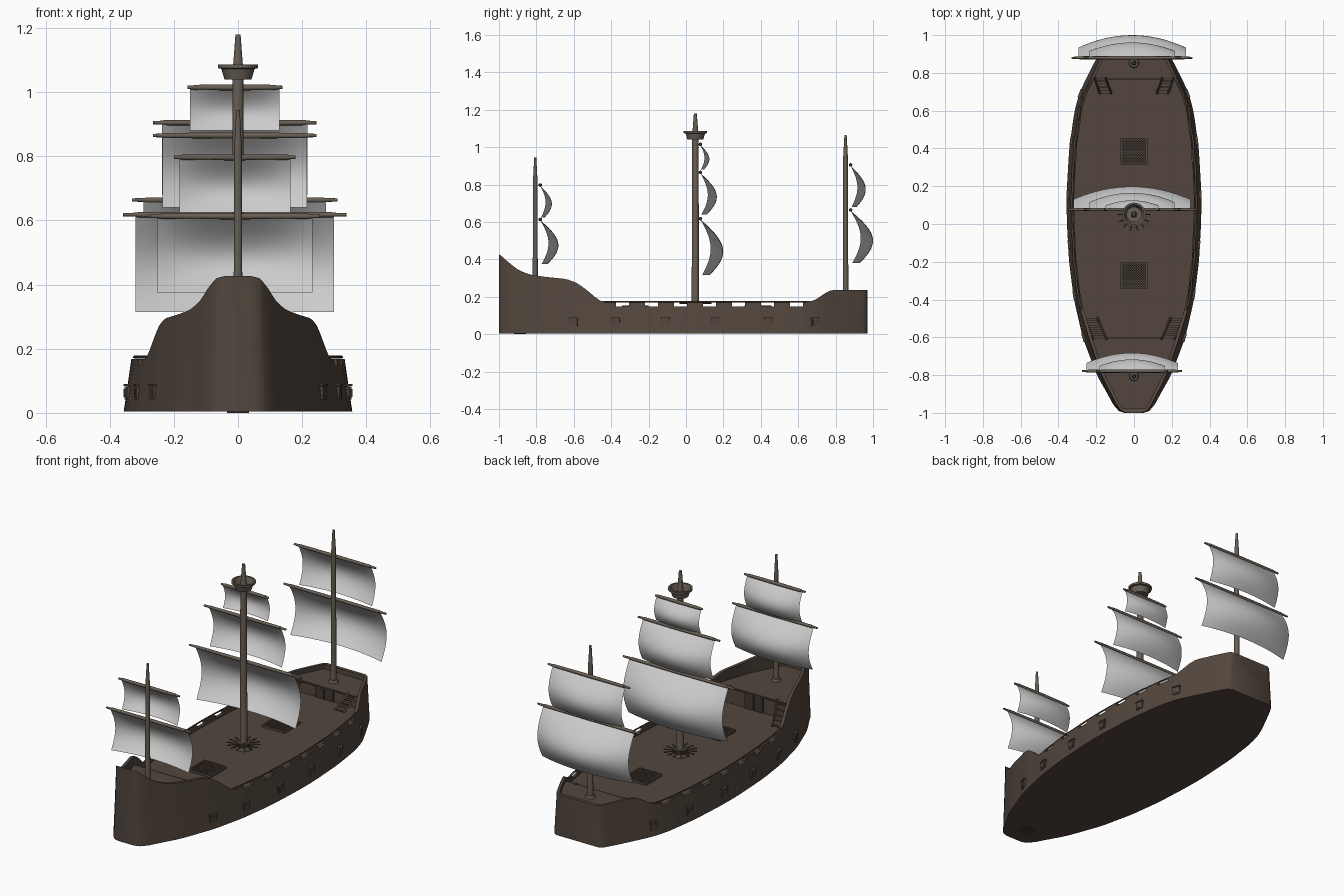
import bpy, bmesh, math
from mathutils import Vector, Matrix

if "Cube" in bpy.data.objects:
    bpy.data.objects.remove(bpy.data.objects["Cube"])


def material(name, rgb):
    m = bpy.data.materials.new(name)
    m.diffuse_color = (*rgb, 1)
    m.use_nodes = True
    m.node_tree.nodes["Principled BSDF"].inputs["Base Color"].default_value = m.diffuse_color
    return m


WOOD = material("dark_wood", (0.085, 0.062, 0.047))
SPAR = material("spar_wood", (0.14, 0.115, 0.09))
DARK = material("shadow_wood", (0.05, 0.038, 0.03))


def finish(bm, name, mat=None, angle=35):
    bmesh.ops.recalc_face_normals(bm, faces=bm.faces)
    me = bpy.data.meshes.new(name)
    bm.to_mesh(me)
    bm.free()
    ob = bpy.data.objects.new(name, me)
    bpy.context.collection.objects.link(ob)
    if mat:
        me.materials.append(mat)
    bpy.ops.object.select_all(action='DESELECT')
    ob.select_set(True)
    bpy.context.view_layer.objects.active = ob
    bpy.ops.object.shade_smooth_by_angle(angle=math.radians(angle))
    return ob


def add_box(bm, loc, size, rot=None):
    m = Matrix.Translation(loc) @ (rot or Matrix()) @ Matrix.Diagonal((*size, 1))
    bmesh.ops.create_cube(bm, size=1, matrix=m)


def add_rod(bm, a, b, r1, r2, seg=16):
    a, b = Vector(a), Vector(b)
    q = (b - a).to_track_quat('Z', 'Y').to_matrix().to_4x4()
    bmesh.ops.create_cone(bm, cap_ends=True, segments=seg, radius1=r1, radius2=r2,
                          depth=(b - a).length, matrix=Matrix.Translation((a + b) / 2) @ q)


def lerp(table, y):
    for (a, va), (b, vb) in zip(table, table[1:]):
        if y <= b:
            return va + (vb - va) * max(0, (y - a) / (b - a))
    return table[-1][1]


BEAM = [(-1, .05), (-.99, .08), (-.96, .108), (-.9, .14), (-.8, .197), (-.6, .272), (-.4, .318),
        (-.2, .344), (0, .355), (.1, .357), (.2, .355), (.4, .343), (.6, .315), (.7, .287),
        (.8, .238), (.88, .197), (.94, .165), (.96, .15), (.97, .13)]
SHEER = [(-1, .43), (-.95, .385), (-.9, .345), (-.84, .32), (-.76, .307), (-.64, .295), (-.58, .273),
         (-.52, .228), (-.48, .192), (-.44, .168), (.64, .168), (.69, .182), (.76, .23), (.79, .237),
         (.97, .237)]
SLOTS = [-.34 + .155 * i for i in range(7)]
BOW, STERN, EPS = -.61, .775, 1e-4


def half(y, z=0):
    s = .006 if y < -.95 or y > .93 else .03
    if y < -.985 or y > .955:
        s = 0
    b = sum(lerp(BEAM, y + d * s) for d in (-1, 0, 1)) / 3
    return b * (1 - .4 * z)


def sheer(y):
    if any(abs(y - s) < .035 for s in SLOTS):
        return .149
    return sum(lerp(SHEER, y + d * .012) for d in (-1, 0, 1)) / 3


def deck(y):
    if y < -.975 or y > .95:
        return sheer(y)
    return .235 if y < BOW else .21 if y > STERN else .14


# Hull with bulwarks, stepped decks and gun slots, lofted from stations
ys = [-1 + 1.97 * i / 80 for i in range(81)] + [-.995, -.99, -.98, .96, .965]
for j in [BOW, STERN, -.975, .95] + [s + d for s in SLOTS for d in (-.035, .035)]:
    ys += [j - EPS, j + EPS]
bm = bmesh.new()
rings = []
for y in sorted(ys):
    t, d = sheer(y), deck(y)
    side = [(half(y), .004), (half(y, t / 2), t / 2), (half(y, t), t),
            (half(y, t) - .018, t), (half(y, d) - .018, d)]
    pts = side + [(-x, z) for x, z in reversed(side)]
    rings.append([bm.verts.new((x, y, z)) for x, z in pts])
for a, b in zip(rings, rings[1:]):
    for i in range(10):
        j = (i + 1) % 10
        bm.faces.new((a[i], a[j], b[j], b[i]))
bm.faces.new(rings[0])
bm.faces.new(rings[-1])
bmesh.ops.remove_doubles(bm, verts=bm.verts, dist=1e-6)
finish(bm, "hull", WOOD)

# Keel plate
bm = bmesh.new()
add_box(bm, (0, -.888, .004), (.07, .065, .008))
finish(bm, "keel_plate", DARK)

# Rails, gun ports and stairs on both sides
rail, ports, stairs = bmesh.new(), bmesh.new(), bmesh.new()
for s in (-1, 1):
    path = [(s * (half(y, .17) - .009), y, .174) for y in [-.5 + 1.18 * i / 30 for i in range(31)]]
    for a, b in zip(path, path[1:]):
        add_rod(rail, a, b, .0045, .0045, 6)
    for y in (-.6, -.375, -.11, .155, .44, .69):
        ang = math.atan2(half(y + .02) - half(y - .02), .04)
        rot = Matrix.Rotation(-s * ang, 4, 'Z')
        x = s * half(y, .062)
        add_box(ports, (x, y, .062), (.014, .042, .042), rot)
        add_box(ports, (x, y, .087), (.02, .046, .006), rot)
        add_box(ports, (x, y, .062), (.019, .026, .026), rot)
    for x, y0, y1, top, w in ((.205, -.495, BOW, .235, .07), (.165, .69, STERN, .21, .06)):
        tilt = .05 if y1 < 0 else -.03
        for i in range(5):
            f = (i + .5) / 5
            add_box(stairs, (s * (x + tilt * (.5 - f)), y0 + (y1 - y0) * f, .14 + (top - .14) * f),
                    (w, .016, .006))
        for e in (-w / 2, w / 2):
            add_rod(stairs, (s * (x + tilt / 2 + e), y0, .145), (s * (x - tilt / 2 + e), y1, top + .006),
                    .006, .006, 4)
finish(rail, "bulwark_rail", WOOD)
finish(ports, "gun_ports", WOOD)
finish(stairs, "stairs", WOOD)

# Cabin doors and deck edge beams
bm = bmesh.new()
for y, s, top in ((BOW, 1, .235), (STERN, -1, .21)):
    h = top - .15
    for x in (-.03, .03):
        add_box(bm, (x, y + s * .003, .14 + h / 2), (.052, .008, h))
    add_box(bm, (0, y + s * .003, top - .004), (2 * half(y, top) - .03, .014, .008))
finish(bm, "cabin_doors", DARK)

# Grated hatches
bm = bmesh.new()
for y in (.385, -.272):
    for s in (-1, 1):
        add_box(bm, (s * .066, y, .146), (.01, .14, .014))
        add_box(bm, (0, y + s * .066, .146), (.14, .01, .014))
    for i in range(9):
        o = -.052 + .013 * i
        add_box(bm, (o, y, .145), (.006, .13, .008))
        add_box(bm, (0, y + o, .1445), (.13, .006, .008))
finish(bm, "deck_hatches", WOOD)

# Capstan ring around the main mast
bm = bmesh.new()
add_rod(bm, (0, .05, .139), (0, .05, .158), .046, .036, 20)
add_rod(bm, (0, .05, .158), (0, .05, .175), .03, .034, 20)
for i in range(14):
    a = math.tau * i / 14
    c, s = math.cos(a), math.sin(a)
    add_rod(bm, (.025 * c, .05 + .025 * s, .166), (.087 * c, .05 + .087 * s, .166), .003, .004, 6)
finish(bm, "capstan", WOOD)


def sail(name, y0, z1, z0, w, bulge):
    n = 16
    bm = bmesh.new()
    grid = []
    for j in range(n + 1):
        v = j / n
        edge, mid = .45 * math.sin(math.pi * .95 * v), math.sin(math.pi * .87 * v)
        row = []
        for i in range(n + 1):
            u = 2 * i / n - 1
            y = y0 + bulge * (edge + (mid - edge) * (1 - u * u))
            row.append(bm.verts.new((-.01 + u * w, y, z1 + (z0 - z1) * v)))
        grid.append(row)
    for a, b in zip(grid, grid[1:]):
        for i in range(n):
            bm.faces.new((a[i], a[i + 1], b[i + 1], b[i]))
    finish(bm, name)


# Masts with yards and sails: (yard z, yard half, sail bottom z, sail half, bulge)
RIGS = {
    "fore": (-.806, .235, .945, .014, [(.613, .265, .375, .242, .097), (.797, .19, .625, .173, .062)]),
    "main": (.05, .14, 1.18, .02, [(.618, .348, .315, .31, .122), (.865, .255, .64, .225, .088),
                                   (1.015, .148, .88, .14, .048)]),
    "mizzen": (.853, .21, 1.065, .015, [(.664, .32, .38, .285, .12), (.905, .255, .68, .227, .081)]),
}
for name, (y, z0, z1, r, yards) in RIGS.items():
    bm = bmesh.new()
    zt = z1 - .12
    add_rod(bm, (0, y, z0 - .01), (0, y, zt), r, r * .85)
    add_rod(bm, (0, y, zt), (0, y, z1), r * .85, r * .4)
    add_rod(bm, (0, y, z0 - .005), (0, y, z0 + .014), r * 1.9, r * 1.5)
    finish(bm, name + "_mast", SPAR)
    for k, (z, hw, zb, w, bulge) in enumerate(yards):
        yy = y + .027
        bm = bmesh.new()
        for s in (-1, 1):
            add_rod(bm, (-.01, yy, z), (-.01 + s * hw * .87, yy, z), .0095, .008, 12)
            add_rod(bm, (-.01 + s * hw * .87, yy, z), (-.01 + s * hw, yy, z), .0065, .005, 12)
        finish(bm, f"{name}_yard_{k + 1}", SPAR)
        sail(f"{name}_sail_{k + 1}", yy, z - .004, zb, w, bulge)

# Crow's nest on the main mast, open at the top
bm = bmesh.new()
prof = [(.0, 1.04), (.042, 1.04), (.052, 1.073), (.063, 1.075), (.063, 1.086), (.053, 1.086),
        (.04, 1.05), (0, 1.05)]
vs = [bm.verts.new((x, .05, z)) for x, z in prof]
es = [bm.edges.new(p) for p in zip(vs, vs[1:])]
bmesh.ops.spin(bm, geom=vs + es, cent=(0, .05, 0), axis=(0, 0, 1), angle=math.tau, steps=24)
bmesh.ops.remove_doubles(bm, verts=bm.verts, dist=1e-5)
finish(bm, "lookout_basket", SPAR)
